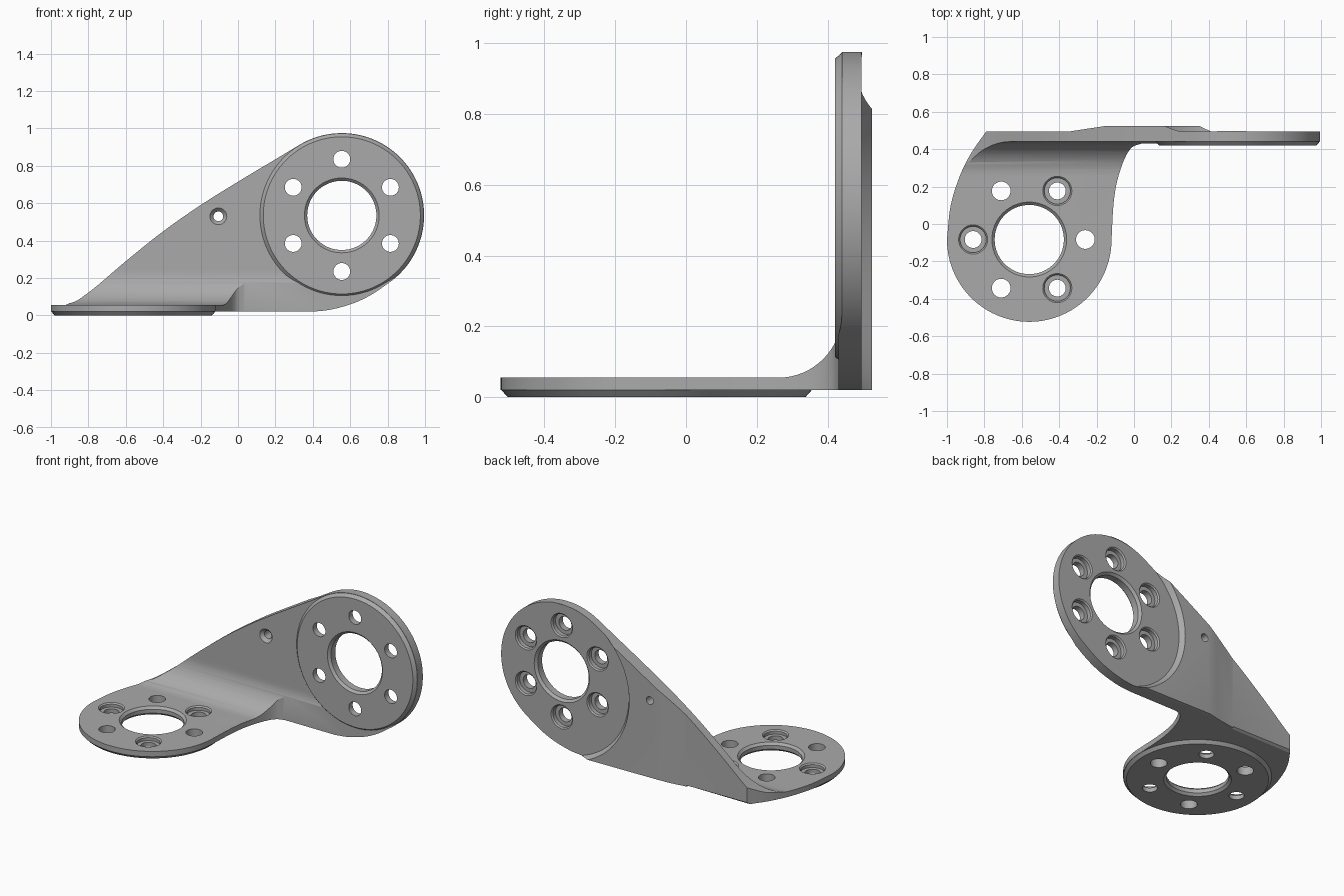
import bpy, bmesh, math
from mathutils import Vector

cube = bpy.data.objects.get("Cube")
if cube:
    bpy.data.objects.remove(cube, do_unlink=True)

metal = bpy.data.materials.new("satin grey")
metal.use_nodes = True
grey = (0.4, 0.4, 0.4, 1)
metal.diffuse_color = grey
metal.node_tree.nodes["Principled BSDF"].inputs["Base Color"].default_value = grey


def finish(name, bm):
    bmesh.ops.recalc_face_normals(bm, faces=bm.faces)
    mesh = bpy.data.meshes.new(name)
    bm.to_mesh(mesh)
    bm.free()
    mesh.materials.append(metal)
    obj = bpy.data.objects.new(name, mesh)
    bpy.context.collection.objects.link(obj)
    return obj


# Places a 2D point (a, b) at depth d along the chosen axis
PLACE = {
    "X": lambda a, b, d: Vector((d, a, b)),
    "Y": lambda a, b, d: Vector((a, d, b)),
    "Z": lambda a, b, d: Vector((a, b, d)),
}


def prism(name, outline, axis, lo, hi, chamfer=0):
    bm = bmesh.new()
    ends = [[bm.verts.new(PLACE[axis](a, b, d)) for a, b in outline] for d in (lo, hi)]
    bm.faces.new(ends[0])
    cap = bm.faces.new(ends[1])
    n = len(outline)
    for i in range(n):
        j = (i + 1) % n
        bm.faces.new((ends[0][i], ends[0][j], ends[1][j], ends[1][i]))
    if chamfer:
        bmesh.ops.bevel(bm, geom=list(cap.edges), offset=chamfer, segments=1,
                        affect="EDGES", profile=0.5)
    return finish(name, bm)


def lathe(name, profile, axis, centre, steps=48):
    """Closed solid of revolution from (radius, depth) pairs."""
    bm = bmesh.new()
    rings = []
    for r, d in profile:
        rings.append([bm.verts.new(PLACE[axis](centre[0] + r * math.cos(t), centre[1] + r * math.sin(t), d))
                      for t in (math.tau * i / steps for i in range(steps))])
    bm.faces.new(rings[0])
    bm.faces.new(rings[-1])
    for low, high in zip(rings, rings[1:]):
        for i in range(steps):
            j = (i + 1) % steps
            bm.faces.new((low[i], low[j], high[j], high[i]))
    return finish(name, bm)


def combine(target, tool, operation):
    mod = target.modifiers.new("cut", "BOOLEAN")
    mod.operation, mod.object, mod.solver = operation, tool, "EXACT"
    bpy.context.view_layer.objects.active = target
    bpy.ops.object.modifier_apply(modifier=mod.name)
    bpy.data.objects.remove(tool, do_unlink=True)


def arc(centre, r, start, end, steps):
    angles = [math.radians(start + (end - start) * i / steps) for i in range(steps + 1)]
    return [(centre[0] + r * math.cos(t), centre[1] + r * math.sin(t)) for t in angles]


def smooth(points, steps=4):
    """Catmull-Rom curve through the points."""
    p = [Vector(q) for q in points]
    p = [2 * p[0] - p[1]] + p + [2 * p[-1] - p[-2]]
    out = []
    for a, b, c, d in zip(p, p[1:], p[2:], p[3:]):
        for i in range(steps):
            t = i / steps
            out.append(tuple(0.5 * (2 * b + (c - a) * t + (2 * a - 5 * b + 4 * c - d) * t * t
                                    + (3 * b - a - 3 * c + d) * t ** 3)))
    return out + [tuple(p[-2])]


UP = (0.555, 0.535)     # upright flange centre in x, z
FLAT = (-0.56, -0.083)  # flat flange centre in x, y
R = 0.44

# Outlines of the bracket from the front, from above and from the side
rim = arc(UP, R, 121, -53, 60)
lower = smooth([rim[-1], (0.72, 0.115), (0.62, 0.066), (0.5, 0.032), (0.4, 0.02)])
upper = smooth([(-0.93, 0.06), (-0.87, 0.075), (-0.81, 0.115), (-0.74, 0.17), (-0.6, 0.29),
                (-0.4, 0.45), (-0.2, 0.59), (0, 0.715), (0.2, 0.835), rim[0]])
front_outline = rim + lower[1:] + [(-1.05, 0.02), (-1.05, 0.06)] + upper[:-1]

disc = arc(FLAT, R, 180, 360, 60)
right_side = smooth([disc[-1], (-0.11, 0.1), (-0.09, 0.23), (-0.05, 0.35), (-0.01, 0.41), (0.04, 0.43)])
left_side = smooth([(-0.79, 0.495), (-0.87, 0.38), (-0.93, 0.26), (-0.98, 0.1), disc[0]])
plan_outline = disc + right_side[1:] + [(1.1, 0.43), (1.1, 0.6), (-0.72, 0.6)] + left_side[:-1]

side_outline = ([(-0.6, -0.1), (0.6, -0.1), (0.6, 1.1), (0.44, 1.1)]
                + arc((0.26, 0.235), 0.18, 0, -90, 16) + [(-0.6, 0.055)])

# Bent plate with its inner fillet
bracket = prism("bracket", front_outline, "Y", -0.6, 0.495, 0.015)
combine(bracket, prism("side_form", side_outline, "X", -1.2, 1.2), "INTERSECT")
combine(bracket, prism("plan_form", plan_outline, "Z", -0.2, 1.2), "INTERSECT")

# Thicker web on the back, ramped on one end and hollowed round the flange
web = prism("web", front_outline, "Y", 0.47, 0.525, 0.015)
ramp = [(-0.36, 0.46), (-0.35, 0.494), (0.05, 0.555), (0.6, 0.56), (0.6, 0.46)]
combine(web, prism("ramp_form", ramp, "Z", -0.2, 1.2), "INTERSECT")
relief = [(0.487, 0.4), (0.487, 0.495), (0.51, 0.525), (0.55, 0.577)]
combine(web, lathe("relief_form", relief, "Y", (UP[0], 0.486), 96), "DIFFERENCE")
combine(bracket, web, "UNION")

# Raised round mounting faces
for axis, centre, face in (("Y", UP, 0.42), ("Z", FLAT, 0)):
    boss = [(R - 0.02, face), (R - 0.002, face + 0.02), (R - 0.008, face + 0.03)]
    combine(bracket, lathe("boss", boss, axis, centre, 96), "UNION")


# Chamfered centre bores
def bore(axis, centre, lo, hi):
    shape = [(0.2, lo - 0.1), (0.2, lo), (0.185, lo + 0.015),
             (0.185, hi - 0.015), (0.2, hi), (0.2, hi + 0.1)]
    combine(bracket, lathe("bore", shape, axis, centre, 72), "DIFFERENCE")


bore("Y", UP, 0.42, 0.495)
bore("Z", FLAT, 0, 0.055)


# Bolt holes, counterbored from the far side where asked
def bolt_hole(axis, centre, lo, hi, depth):
    if depth:
        shape = [(0.045, lo - 0.1), (0.045, hi - depth), (0.07, hi - depth),
                 (0.07, hi - 0.008), (0.078, hi), (0.078, hi + 0.1)]
    else:
        shape = [(0.05, lo - 0.1), (0.05, hi + 0.1)]
    combine(bracket, lathe("bolt_hole", shape, axis, centre, 32), "DIFFERENCE")


for k, (spot_up, spot_flat) in enumerate(zip(arc(UP, 0.3, 30, 330, 5), arc(FLAT, 0.3, 0, 300, 5))):
    bolt_hole("Y", spot_up, 0.42, 0.495, 0.035)
    bolt_hole("Z", spot_flat, 0, 0.055, 0.027 if k % 2 else 0)

# Small countersunk hole in the web
pin = [(0.045, 0.35), (0.045, 0.44), (0.026, 0.46), (0.026, 0.6)]
combine(bracket, lathe("pin_hole", pin, "Y", (-0.105, 0.53), 32), "DIFFERENCE")

bpy.ops.object.select_all(action="DESELECT")
bracket.select_set(True)
bpy.context.view_layer.objects.active = bracket
bpy.ops.object.shade_smooth_by_angle(angle=math.radians(25))
